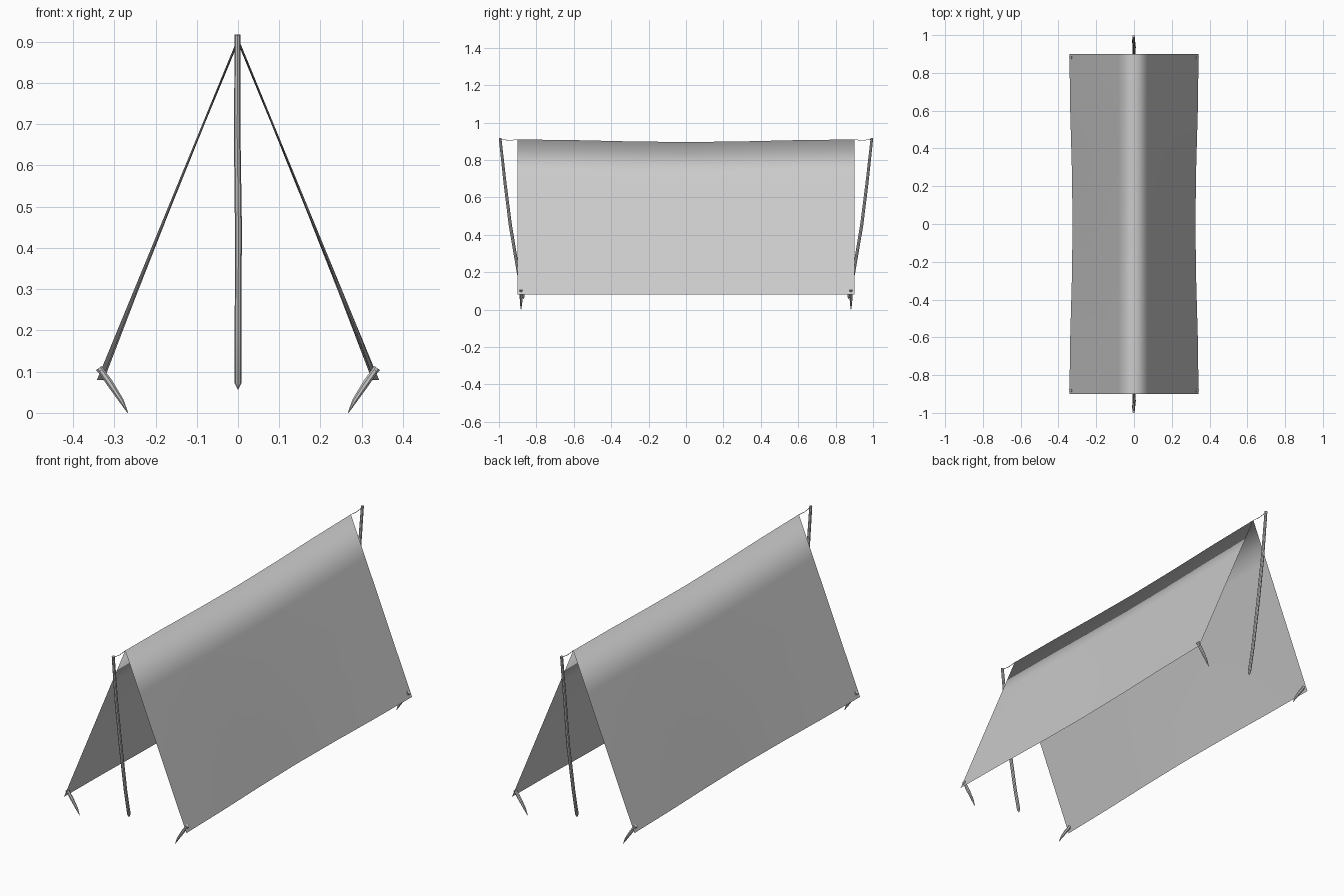
import bpy
import math
from mathutils import Vector

if "Cube" in bpy.data.objects:
    bpy.data.objects.remove(bpy.data.objects["Cube"])


def make_mesh(name, verts, faces):
    me = bpy.data.meshes.new(name)
    me.from_pydata(verts, [], faces)
    me.update()
    ob = bpy.data.objects.new(name, me)
    bpy.context.collection.objects.link(ob)
    return ob


def tube(name, path, radii, sides=8, angle=40):
    """Closed tapered tube along a list of points."""
    pts = [Vector(p) for p in path]
    verts, faces = [], []
    for i, p in enumerate(pts):
        d = (pts[min(i + 1, len(pts) - 1)] - pts[max(i - 1, 0)]).normalized()
        ref = Vector((1, 0, 0)) if abs(d.x) < 0.8 else Vector((0, 1, 0))
        u = d.cross(ref).normalized()
        v = d.cross(u)
        for k in range(sides):
            a = 2 * math.pi * k / sides
            verts.append(p + (u * math.cos(a) + v * math.sin(a)) * radii[i])
    for i in range(len(pts) - 1):
        for k in range(sides):
            a, b = i * sides + k, i * sides + (k + 1) % sides
            faces.append((a, b, b + sides, a + sides))
    faces.append(tuple(reversed(range(sides))))
    faces.append(tuple(range(len(verts) - sides, len(verts))))
    ob = make_mesh(name, verts, faces)
    ob.data.shade_smooth()
    ob.data.set_sharp_from_angle(angle=math.radians(angle))
    return ob


# Canvas: one thin sheet over the ridge, sagging towards mid length
ROWS = [-1, -0.75, -0.5, -0.24, 0, 0.24, 0.5, 0.75, 1]
COLS = [-0.9, -0.6, -0.3, 0, 0.3, 0.6, 0.9]
verts, faces = [], []
for y in COLS:
    sag = (1 + math.cos(math.pi * y / 0.9)) / 2
    for s in ROWS:
        t = abs(s)
        x = math.copysign(0.342 * t - 0.017 * t * t * sag, s)
        verts.append((x, y, 0.91 - 0.83 * t - 0.014 * (1 - t) * sag))
n = len(ROWS)
for j in range(len(COLS) - 1):
    for i in range(n - 1):
        a = j * n + i
        faces.append((a, a + 1, a + n + 1, a + n))
canvas = make_mesh("canvas", verts, faces)
canvas.data.shade_smooth()

for end, s in (("front", -1), ("back", 1)):
    # Slightly crooked pole, sharpened at the foot
    tube(f"{end}_pole",
         [(0, s * 0.868, 0.057), (0, s * 0.87, 0.072), (0, s * 0.897, 0.2),
          (0.001, s * 0.939, 0.45), (-0.002, s * 0.968, 0.68), (-0.001, s * 0.994, 0.917)],
         [0.001, 0.008, 0.008, 0.0085, 0.008, 0.007])
    # Cord from ridge to pole top
    tube(f"{end}_cord",
         [(0, s * 0.898, 0.909), (0, s * 0.945, 0.905), (0, s * 0.994, 0.911)],
         [0.0015] * 3, 5)
    # Pegs pinning the canvas corners
    for side, m in (("left", -1), ("right", 1)):
        tube(f"{end}_{side}_peg",
             [(m * x, s * 0.882, z) for x, z in
              ((0.267, 0.0), (0.283, 0.03), (0.312, 0.074), (0.329, 0.098), (0.337, 0.109))],
             [0.001, 0.006, 0.0085, 0.008, 0.009], 7)
